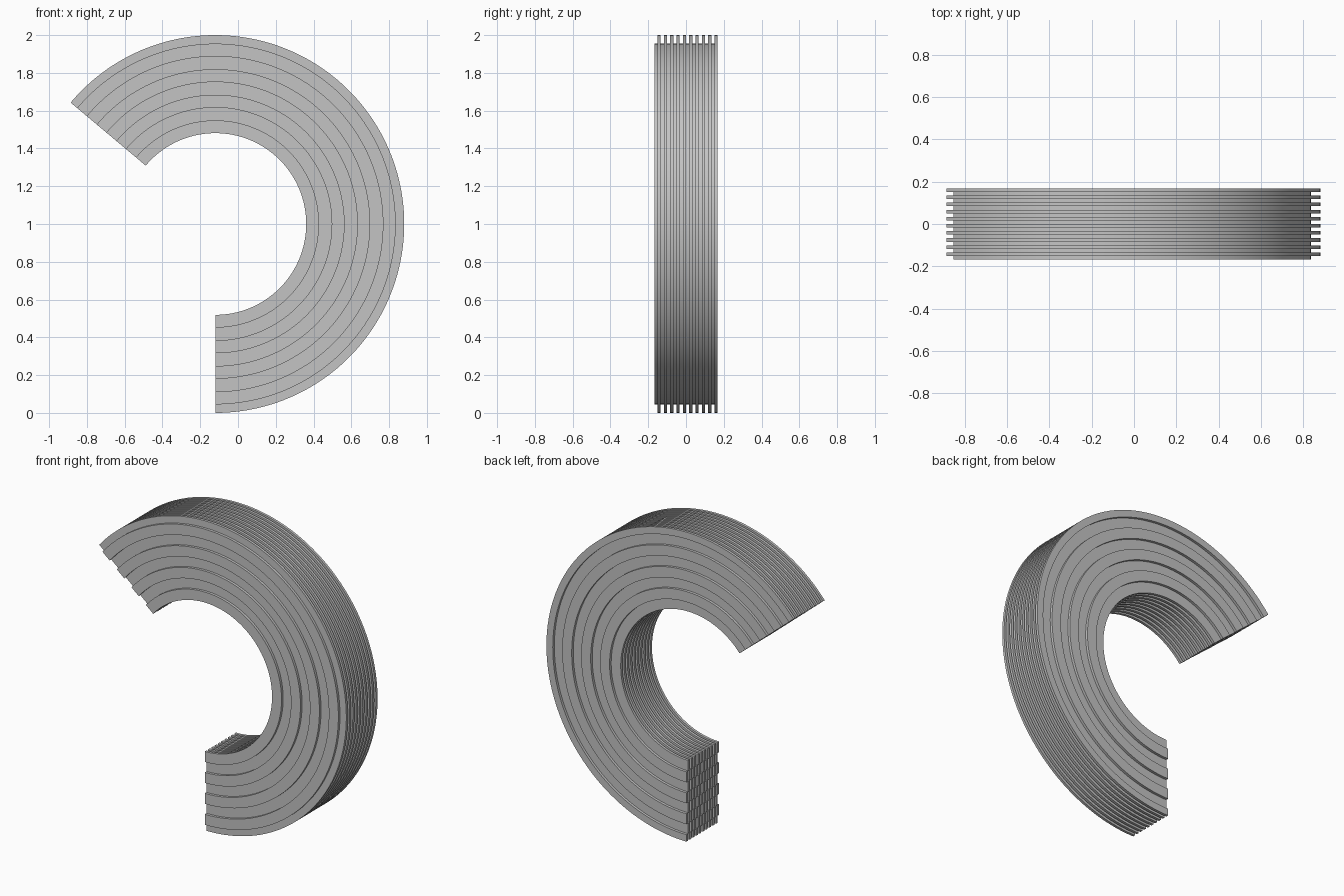
import bpy, bmesh, math

if "Cube" in bpy.data.objects:
    bpy.data.objects.remove(bpy.data.objects["Cube"], do_unlink=True)

CX, CZ = -0.12, 1.0               # arc centre
START, END = math.radians(-90), math.radians(140)
SEGMENTS = 120
PLATES = 10                       # plates per ring
HALF_DEPTH = 0.168
THICK = HALF_DEPTH / PLATES       # plate thickness, gaps are equal
INNER, STEP, ROWS = 0.481, 0.0677, 8

grey = bpy.data.materials.new("plain grey")
grey.use_nodes = True
colour = (0.55, 0.55, 0.55, 1)
grey.diffuse_color = colour
grey.node_tree.nodes["Principled BSDF"].inputs["Base Color"].default_value = colour


def curved_plate(name, r0, r1, y0):
    """Rectangular section swept along the arc, repeated in depth."""
    bm = bmesh.new()
    section = [(r0, y0), (r1, y0), (r1, y0 + THICK), (r0, y0 + THICK)]
    loops = []
    for i in range(SEGMENTS + 1):
        a = START + (END - START) * i / SEGMENTS
        loops.append([bm.verts.new((CX + r * math.cos(a), y, CZ + r * math.sin(a)))
                      for r, y in section])
    for a, b in zip(loops, loops[1:]):
        for k in range(4):
            n = (k + 1) % 4
            bm.faces.new((a[k], a[n], b[n], b[k]))
    bm.faces.new(loops[0])
    bm.faces.new(loops[-1])
    bmesh.ops.recalc_face_normals(bm, faces=bm.faces)
    mesh = bpy.data.meshes.new(name)
    bm.to_mesh(mesh)
    bm.free()
    mesh.materials.append(grey)
    obj = bpy.data.objects.new(name, mesh)
    bpy.context.collection.objects.link(obj)
    array = obj.modifiers.new("plates", 'ARRAY')
    array.count = PLATES
    array.use_relative_offset = False
    array.use_constant_offset = True
    array.constant_offset_displace = (0, 2 * THICK, 0)
    return obj


# Concentric rings of plates, every other ring shifted back by one thickness
rings = []
for row in range(ROWS):
    r0 = INNER + row * STEP
    r1 = 1.0 if row == ROWS - 1 else r0 + STEP
    shift = THICK * (row % 2)
    rings.append(curved_plate(f"plate_ring_{row + 1}", r0, r1, shift - HALF_DEPTH))

# Smooth along the arc, sharp at the plate edges
bpy.ops.object.select_all(action='DESELECT')
for ring in rings:
    ring.select_set(True)
bpy.context.view_layer.objects.active = rings[0]
bpy.ops.object.shade_smooth_by_angle(angle=math.radians(30))
